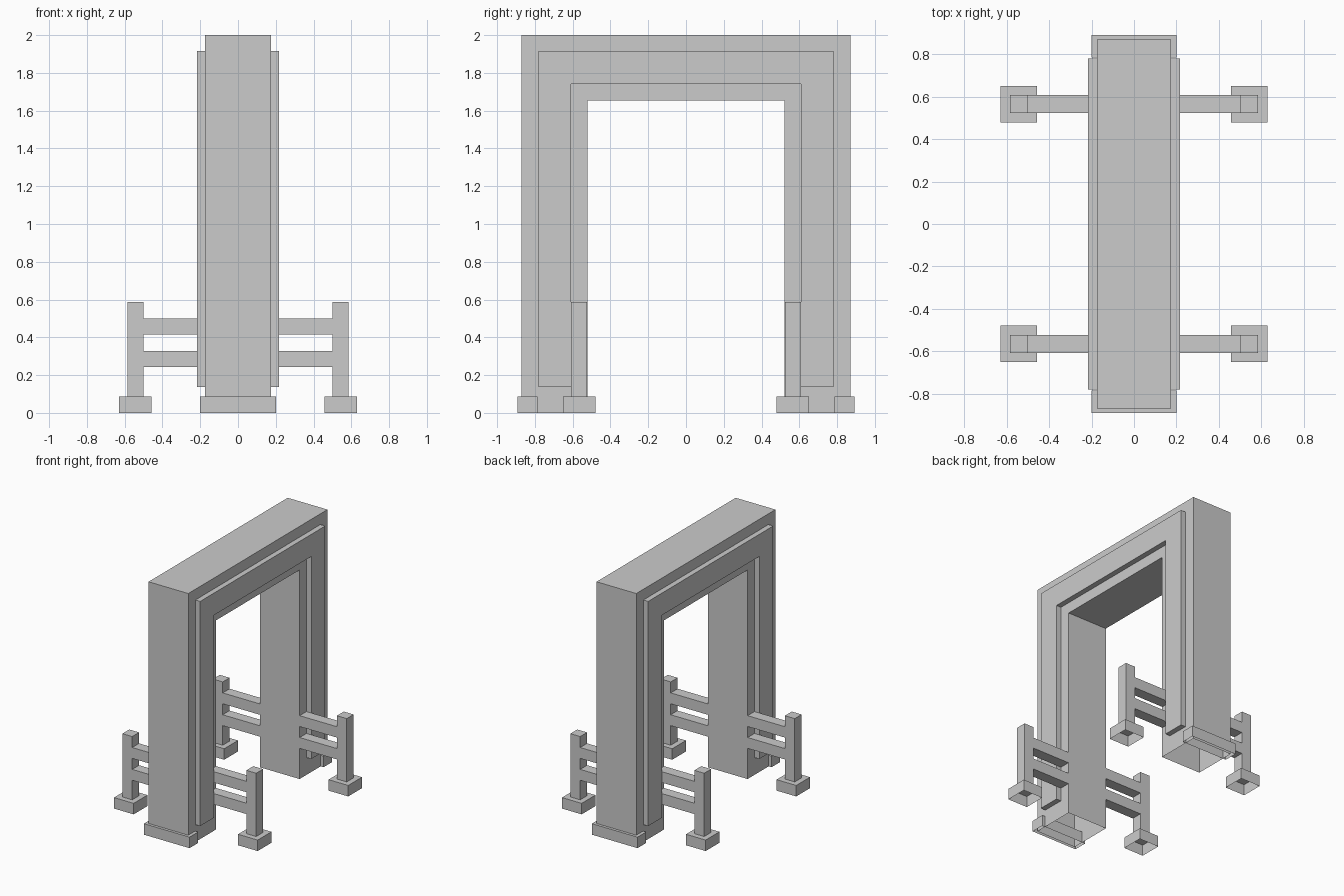
import bpy, bmesh

if "Cube" in bpy.data.objects:
    bpy.data.objects.remove(bpy.data.objects["Cube"])


def finish(name, bm):
    bmesh.ops.recalc_face_normals(bm, faces=bm.faces)
    mesh = bpy.data.meshes.new(name)
    bm.to_mesh(mesh)
    bm.free()
    obj = bpy.data.objects.new(name, mesh)
    bpy.context.collection.objects.link(obj)
    return obj


def remove_bottom(bm):
    low = [f for f in bm.faces if all(v.co.z < 0.001 for v in f.verts)]
    bmesh.ops.delete(bm, geom=low, context='FACES')


def box(name, lo, hi):
    bm = bmesh.new()
    bmesh.ops.create_cube(bm, size=1)
    for v in bm.verts:
        v.co = [lo[i] if v.co[i] < 0 else hi[i] for i in range(3)]
    bmesh.ops.recalc_face_normals(bm, faces=bm.faces)
    remove_bottom(bm)  # ground-level undersides are open
    return finish(name, bm)


def gate(name, x0, x1, outer, inner, bottom, top, lintel):
    """Upside-down U profile in the YZ plane, extruded along X."""
    pts = [(-outer, bottom), (-outer, top), (outer, top), (outer, bottom),
           (inner, bottom), (inner, lintel), (-inner, lintel), (-inner, bottom)]
    bm = bmesh.new()
    face = bm.faces.new([bm.verts.new((x0, y, z)) for y, z in pts])
    ext = bmesh.ops.extrude_face_region(bm, geom=[face], use_keep_orig=True)
    for v in ext['geom']:
        if isinstance(v, bmesh.types.BMVert):
            v.co.x = x1
    bmesh.ops.recalc_face_normals(bm, faces=bm.faces)
    remove_bottom(bm)
    return finish(name, bm)


# Main arch and the raised trim on both faces
gate("arch", -0.174, 0.174, 0.87, 0.522, 0, 2.0, 1.655)
gate("trim_right", 0.174, 0.216, 0.782, 0.608, 0.137, 1.915, 1.74)
gate("trim_left", -0.216, -0.174, 0.782, 0.608, 0.137, 1.915, 1.74)

PX, PY, H = 0.543, 0.566, 0.043  # post centre and half width

for sy, end in ((-1, "front"), (1, "back")):
    # Plinth around the outer part of each arch leg
    ys = sorted((sy * 0.785, sy * 0.892))
    box(f"leg_plinth_{end}", (-0.2, ys[0], 0), (0.2, ys[1], 0.087))
    y = sy * PY
    for sx, side in ((-1, "left"), (1, "right")):
        tag = f"{end}_{side}"
        x = sx * PX
        # Fence post on its footing
        box(f"post_{tag}", (x - H, y - H, 0.087), (x + H, y + H, 0.588))
        box(f"post_footing_{tag}", (x - 2 * H, y - 2 * H, 0), (x + 2 * H, y + 2 * H, 0.087))
        # Two rails from the arch to the post
        xs = sorted((sx * 0.174, sx * (PX - H)))
        for z, level in ((0.242, "lower"), (0.415, "upper")):
            box(f"rail_{level}_{tag}", (xs[0], y - H, z), (xs[1], y + H, z + 0.086))
